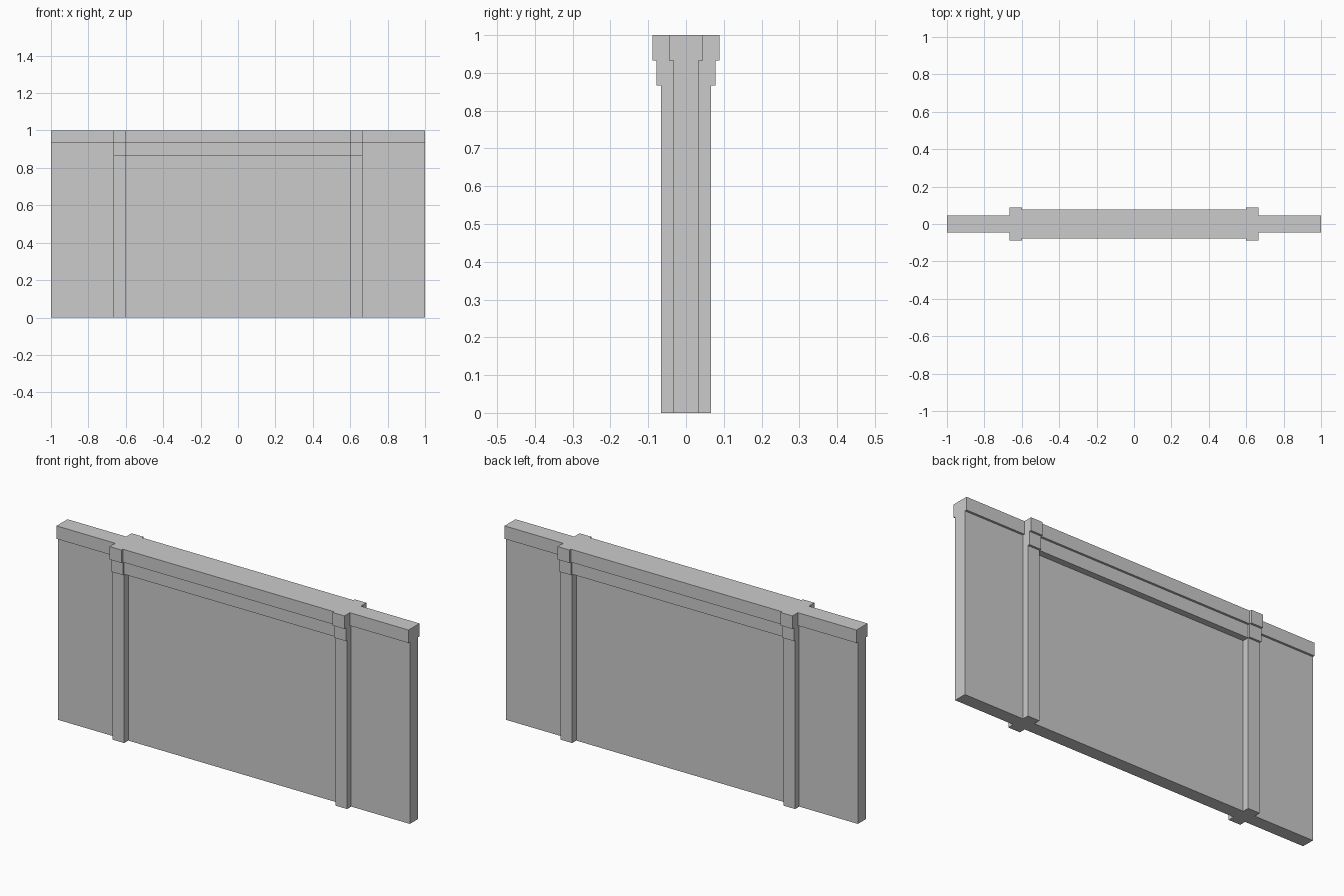
import bpy
import bmesh

if "Cube" in bpy.data.objects:
    bpy.data.objects.remove(bpy.data.objects["Cube"])

U = 1 / 90  # module used by all wall thicknesses


def extrude_profile(name, tiers, x0, x1, cap0=True, cap1=True):
    """Extrude a stepped, y-symmetric wall section from x0 to x1.
    tiers: (half thickness, bottom z, top z), listed from the ground up."""
    right = [(h, z) for h, z0, z1 in tiers for z in (z0, z1)]
    section = right + [(-y, z) for y, z in reversed(right)]
    bm = bmesh.new()
    a = [bm.verts.new((x0, y, z)) for y, z in section]
    b = [bm.verts.new((x1, y, z)) for y, z in section]
    n = len(section)
    for i in range(n):
        j = (i + 1) % n
        bm.faces.new((a[i], b[i], b[j], a[j]))
    # Ends buried against a neighbouring part stay open
    if cap0:
        bm.faces.new(a)
    if cap1:
        bm.faces.new(b[::-1])
    # The section runs counter-clockwise seen from +x, so turn faces outward
    bmesh.ops.reverse_faces(bm, faces=bm.faces[:])
    mesh = bpy.data.meshes.new(name)
    bm.to_mesh(mesh)
    bm.free()
    obj = bpy.data.objects.new(name, mesh)
    bpy.context.collection.objects.link(obj)
    return obj


def mirror_x(obj):
    obj.modifiers.new("mirror", 'MIRROR').use_mirror_merge = False


# Step heights: lower moulding, upper moulding, top
Z1, Z2, TOP = 13 / 15, 14 / 15, 1.0
IN, OUT = 0.6, 2 / 3  # pilaster sides

# Central wall panel with a two-step cornice
extrude_profile("center_wall", [(3 * U, 0, Z1), (6 * U, Z1, Z2), (7 * U, Z2, TOP)],
                -IN, IN, False, False)

# Pilasters with stepped capitals
mirror_x(extrude_profile("pilasters", [(6 * U, 0, Z1), (7 * U, Z1, Z2), (8 * U, Z2, TOP)],
                         IN, OUT))

# Outer wall wings with a single coping
mirror_x(extrude_profile("wing_walls", [(3 * U, 0, Z2), (4 * U, Z2, TOP)],
                         OUT, 1.0, False, True))
